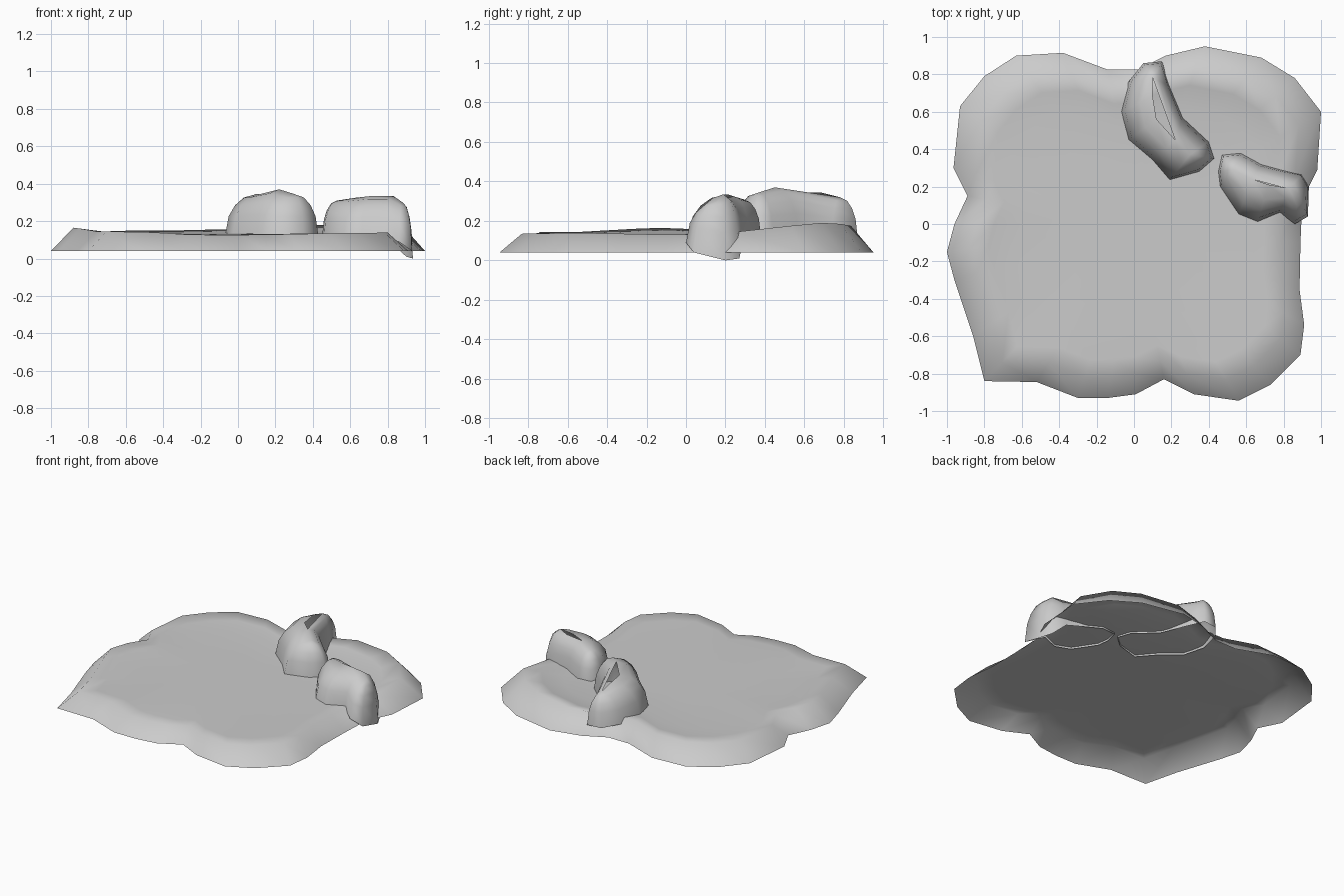
import bpy, bmesh, math
from mathutils import Vector

if "Cube" in bpy.data.objects:
    bpy.data.objects.remove(bpy.data.objects["Cube"])


def loft(name, rings, cap):
    """Join closed rings of equal length into a smooth open-bottomed shell."""
    bm = bmesh.new()
    loops = [[bm.verts.new(p) for p in ring] for ring in rings]
    n = len(loops[0])
    for a, b in zip(loops, loops[1:]):
        for i in range(n):
            j = (i + 1) % n
            bm.faces.new((a[i], a[j], b[j], b[i]))
    if cap is not None:
        c = bm.verts.new(cap)
        for i in range(n):
            bm.faces.new((loops[-1][i], loops[-1][(i + 1) % n], c))
    bmesh.ops.remove_doubles(bm, verts=bm.verts, dist=0.0005)
    bmesh.ops.recalc_face_normals(bm, faces=bm.faces)
    if sum(f.normal.z * f.calc_area() for f in bm.faces) < 0:
        bmesh.ops.reverse_faces(bm, faces=bm.faces)
    me = bpy.data.meshes.new(name)
    bm.to_mesh(me)
    bm.free()
    for p in me.polygons:
        p.use_smooth = True
    ob = bpy.data.objects.new(name, me)
    bpy.context.collection.objects.link(ob)
    return ob


# Ground plate: outline x, y and height of the crest just inside it
outline = [
    (-.93, .63, .145), (-.80, .79, .145), (-.63, .90, .15), (-.38, .915, .15),
    (-.14, .825, .155), (.02, .825, .155), (.17, .90, .16), (.38, .95, .175),
    (.68, .89, .185), (.86, .78, .19), (1.0, .60, .175), (.98, .29, .145),
    (.90, .13, .135), (.89, -.10, .13), (.885, -.35, .135), (.91, -.54, .138),
    (.89, -.70, .138), (.73, -.86, .137), (.56, -.945, .135), (.32, -.91, .13),
    (.16, -.83, .128), (.01, -.91, .126), (-.14, -.93, .126), (-.30, -.93, .128),
    (-.52, -.845, .14), (-.80, -.84, .145), (-.86, -.60, .145), (-.96, -.30, .16),
    (-1.0, -.15, .165), (-.96, 0, .16), (-.89, .15, .15), (-.965, .30, .145)]
FLOOR = .132


def plate_ring(scale, blend):
    return [(x * scale, y * scale, z + (FLOOR - z) * blend) for x, y, z in outline]


loft("ground_plate",
     [[(x, y, .04) for x, y, z in outline],
      plate_ring(.88, 0), plate_ring(.78, .5), plate_ring(.66, .95), plate_ring(.3, 1)],
     (0, 0, FLOOR))


# Rocks: a base outline pulled up as a dome to a ridge line
def rock(name, base, ridge):
    ridge = [Vector(r) for r in ridge]
    rings = []
    for t in (0, .12, .32, .6, 1):
        rise = math.sqrt(1 - (1 - t) ** 2)
        ring = []
        for p in base:
            p = Vector(p)
            r = min(ridge, key=lambda q: (q.xy - p.xy).length)
            xy = p.xy.lerp(r.xy, t)
            ring.append((xy.x, xy.y, p.z + (r.z - p.z) * rise))
        rings.append(ring)
    loft(name, rings, None)


rock("back_rock",
     [(.05, .86, .11), (.15, .87, .11), (.19, .74, .12), (.26, .57, .12),
      (.40, .44, .12), (.43, .35, .12), (.35, .28, .12), (.19, .235, .12),
      (.10, .34, .12), (-.03, .45, .12), (-.07, .60, .12), (-.03, .76, .12)],
     [(.10, .78, .32), (.10, .68, .345), (.12, .56, .345), (.22, .45, .37), (.30, .37, .345)])

rock("right_rock",
     [(.47, .37, .12), (.57, .38, .12), (.68, .32, .12), (.80, .29, .10),
      (.90, .27, .01), (.935, .20, 0), (.93, .04, .04), (.86, 0, .09),
      (.78, .06, .12), (.66, .01, .12), (.56, .05, .12), (.46, .20, .12), (.45, .28, .12)],
     [(.53, .29, .31), (.63, .24, .325), (.72, .21, .335), (.78, .20, .315),
      (.83, .19, .335), (.88, .16, .30)])
